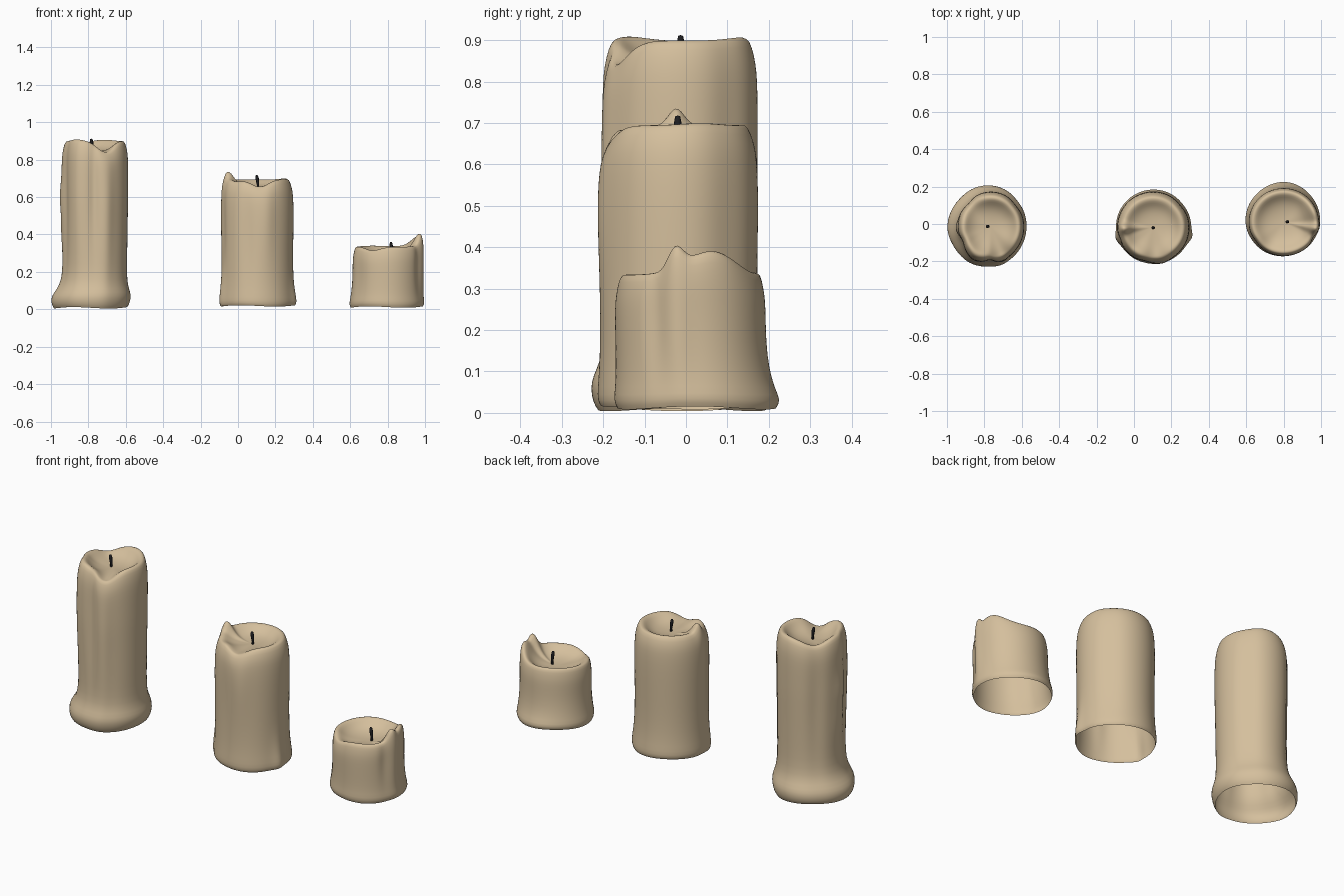
import bpy, bmesh, math

if "Cube" in bpy.data.objects:
    bpy.data.objects.remove(bpy.data.objects["Cube"])

SEG = 72


def material(name, rgb):
    m = bpy.data.materials.new(name)
    m.diffuse_color = (*rgb, 1)
    m.use_nodes = True
    m.node_tree.nodes["Principled BSDF"].inputs["Base Color"].default_value = m.diffuse_color
    return m


WAX = material("tan wax", (0.66, 0.52, 0.335))
CHAR = material("burnt wick", (0.012, 0.012, 0.014))


def bell(x, mid, width):
    return math.exp(-((x - mid) / width) ** 2)


def angle_bell(a, mid, width):
    return bell((a - mid + 180) % 360 - 180, 0, width)


def finish(bm, name, mat, levels):
    bmesh.ops.recalc_face_normals(bm, faces=bm.faces)
    me = bpy.data.meshes.new(name)
    bm.to_mesh(me)
    bm.free()
    me.materials.append(mat)
    for p in me.polygons:
        p.use_smooth = True
    ob = bpy.data.objects.new(name, me)
    bpy.context.collection.objects.link(ob)
    mod = ob.modifiers.new("soften", 'SUBSURF')
    mod.levels = mod.render_levels = levels
    return ob


def skin(bm, rings, cap_point=None):
    rows = [[bm.verts.new(p) for p in ring] for ring in rings]
    for lo, hi in zip(rows, rows[1:]):
        n = len(lo)
        for i in range(n):
            bm.faces.new((lo[i], lo[(i + 1) % n], hi[(i + 1) % n], hi[i]))
    if cap_point:
        c = bm.verts.new(cap_point)
        for i in range(len(rows[-1])):
            bm.faces.new((rows[-1][i], rows[-1][(i + 1) % len(rows[-1])], c))
    return rows


def candle(name, centre, base_centre, radii, height, side, rim, lumps, floor, dish):
    """Open-bottomed wax shell: wall, rounded rim, then melted dish.
    side: (z, radius factor); rim: (angle, width, rise);
    lumps: (angle, width, z, z width, bulge); dish: (radius factor, rim share)."""
    def rim_height(a):
        return height + sum(r * angle_bell(a, m, w) for m, w, r in rim)

    def point(a, factor, z, low):
        t = math.radians(a)
        k = bell(low, 0, 0.12)
        cx = centre[0] * (1 - k) + base_centre[0] * k
        cy = centre[1] * (1 - k) + base_centre[1] * k
        bulge = sum(b * angle_bell(a, m, w) * bell(low, zz, zw)
                    for m, w, zz, zw, b in lumps) * min(1, factor) ** 2
        return (cx + (radii[0] * factor + bulge) * math.cos(t),
                cy + (radii[1] * factor + bulge) * math.sin(t), z)

    angles = [360 * i / SEG for i in range(SEG)]
    rings = []
    for z, f in side:
        rings.append([point(a, f, z + (rim_height(a) - height) * (z / height) ** 3
                            + 0.004 * math.cos(math.radians(3 * a)) * bell(z, 0, 0.05), z)
                      for a in angles])
    for f, share in dish:
        rings.append([point(a, f, floor + (rim_height(a) - floor) * share, height)
                      for a in angles])
    bm = bmesh.new()
    skin(bm, rings, (centre[0], centre[1], floor))
    finish(bm, name, WAX, 1)


def wick(name, x, y, bottom, top):
    # thin stem with a slightly thicker charred tip
    h = top - bottom
    rings = []
    for t, r, dx in ((0, .006, 0), (.3, .006, .002), (.55, .008, 0),
                     (.8, .009, -.003), (1, .006, -.004)):
        rings.append([(x + dx + r * math.cos(k * math.pi / 4),
                       y + r * math.sin(k * math.pi / 4), bottom + h * t) for k in range(8)])
    bm = bmesh.new()
    skin(bm, rings, (x - .004, y, top + .002))
    finish(name=name, bm=bm, mat=CHAR, levels=0)


DISH = [(.87, .97), (.80, 1.0), (.73, .94), (.62, .55), (.48, .22), (.3, .06), (.12, 0)]

# Tall candle: pouring lip at the front right, drips on the left, wide puddle foot
candle("tall_candle", (-.765, -.015), (-.785, -.01), (.178, .188), .90,
       [(.008, 1.08), (.025, 1.14), (.06, 1.17), (.09, 1.13), (.13, 1.02), (.19, .97), (.3, .97),
        (.42, .98), (.52, .99), (.6, 1.0), (.68, 1.0), (.76, 1.0), (.82, .99), (.86, .955)],
       [(292, 24, -.06), (135, 26, -.03), (230, 25, .01), (70, 30, .008)],
       [(182, 12, .6, .07, .014), (178, 12, .44, .06, .01), (240, 16, .65, .5, .016),
        (268, 7, .65, .35, -.014), (290, 11, .5, .4, .012), (135, 14, .55, .4, -.012),
        (205, 10, .6, .4, -.012), (40, 15, .5, .5, -.008), (185, 30, .05, .05, .012)],
       .845, [(.90, .9), (.83, 1.0), (.76, .95), (.64, .55), (.48, .22), (.3, .06), (.12, 0)])
wick("tall_wick", -.78, -.013, .835, .91)

# Middle candle: small spike on the left rim, melted notch at the front
candle("middle_candle", (.103, -.018), (.105, -.014), (.194, .192), .695,
       [(.018, 1.0), (.03, 1.04), (.06, 1.035), (.12, 1.0), (.22, .985), (.34, .99), (.46, 1.0),
        (.55, 1.0), (.61, .985), (.65, .955)],
       [(182, 9, .045), (275, 24, -.04), (225, 18, -.012), (20, 25, .005)],
       [(198, 9, .08, .12, .014), (345, 9, .05, .1, .014), (200, 8, .45, .2, -.008),
        (285, 12, .5, .2, .008), (255, 9, .4, .25, -.009), (40, 16, .4, .4, -.006)],
       .65, DISH)
wick("middle_wick", .105, -.02, .64, .716)

# Short candle: raised right side ending in a spike, low front lip
candle("short_candle", (.80, .01), (.795, .022), (.187, .182), .335,
       [(.012, 1.03), (.03, 1.08), (.06, 1.045), (.11, 1.015), (.17, 1.0), (.23, 1.0),
        (.27, .995), (.3, .97)],
       [(18, 30, .058), (348, 8, .055), (240, 22, -.02), (120, 40, .006)],
       [(85, 35, .03, .03, .012), (350, 8, .2, .15, .008), (332, 8, .25, .15, -.01),
        (0, 45, .335, .06, .012), (215, 12, .2, .15, -.006)],
       .285, [(.93, .94), (.87, 1.0), (.80, .94), (.67, .5), (.5, .2), (.3, .05), (.12, 0)])
wick("short_wick", .822, .012, .275, .358)
